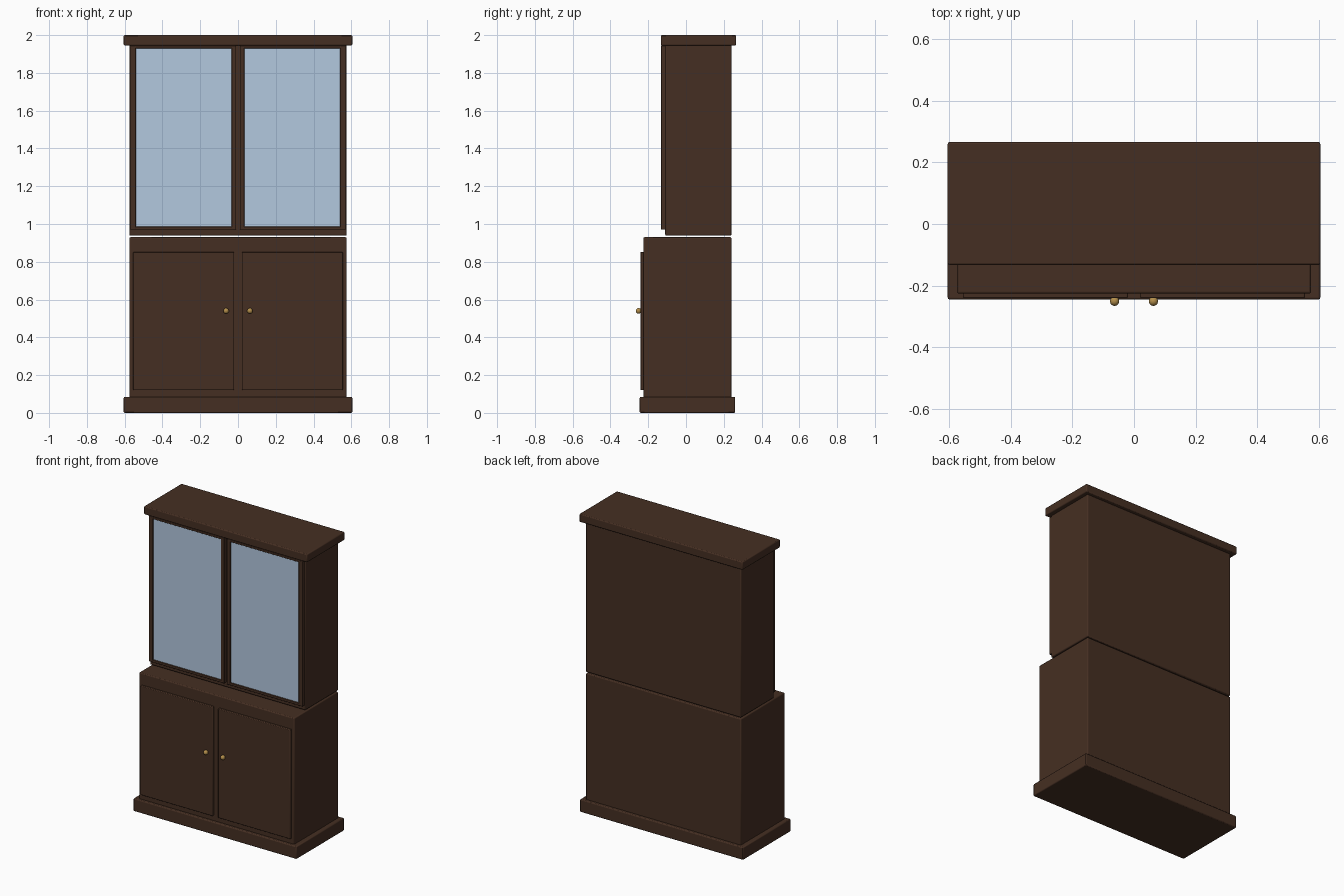
import bpy

if "Cube" in bpy.data.objects:
    bpy.data.objects.remove(bpy.data.objects["Cube"])


def material(name, color):
    m = bpy.data.materials.new(name)
    m.diffuse_color = (*color, 1)
    m.use_nodes = True
    m.node_tree.nodes["Principled BSDF"].inputs["Base Color"].default_value = m.diffuse_color
    return m


wood = material("dark_wood", (0.06, 0.028, 0.016))
glass = material("glass", (0.45, 0.58, 0.74))
brass = material("brass", (0.45, 0.27, 0.07))


def box(name, x, y, z, mat=wood, bevel=0.006):
    """Box from (min, max) ranges with softly rounded edges."""
    bpy.ops.mesh.primitive_cube_add(size=1, location=[sum(r) / 2 for r in (x, y, z)])
    ob = bpy.context.object
    ob.name = name
    ob.scale = [r[1] - r[0] for r in (x, y, z)]
    bpy.ops.object.transform_apply(location=False, rotation=False, scale=True)
    ob.data.materials.append(mat)
    if bevel:
        mod = ob.modifiers.new("soft_edges", 'BEVEL')
        mod.width = bevel
        mod.segments = 2
    bpy.ops.object.shade_smooth_by_angle()
    return ob


# Carcass
box("plinth", (-0.605, 0.605), (-0.245, 0.26), (0, 0.085))
box("lower_cabinet", (-0.575, 0.575), (-0.226, 0.24), (0.08, 0.93))
box("upper_cabinet", (-0.575, 0.575), (-0.11, 0.24), (0.938, 1.95))
box("crown", (-0.605, 0.605), (-0.133, 0.266), (1.945, 2.0))

for side, s in (("left", -1), ("right", 1)):
    def span(a, b):
        return tuple(sorted((s * a, s * b)))

    # Lower door and knob
    box(f"{side}_lower_door", span(0.02, 0.555), (-0.241, -0.22), (0.12, 0.852), bevel=0.004)
    bpy.ops.mesh.primitive_uv_sphere_add(segments=24, ring_count=12, radius=0.015,
                                         location=(s * 0.063, -0.251, 0.54))
    knob = bpy.context.object
    knob.name = f"{side}_knob"
    knob.data.materials.append(brass)
    bpy.ops.object.shade_smooth()

    # Glazed upper door: stiles, rails and pane
    y = (-0.132, -0.105)
    box(f"{side}_inner_stile", span(0.01, 0.034), y, (0.97, 1.945), bevel=0.003)
    box(f"{side}_outer_stile", span(0.541, 0.57), y, (0.97, 1.945), bevel=0.003)
    box(f"{side}_bottom_rail", span(0.03, 0.545), y, (0.97, 0.987), bevel=0.003)
    box(f"{side}_top_rail", span(0.03, 0.545), y, (1.93, 1.945), bevel=0.003)
    box(f"{side}_glass_pane", span(0.03, 0.545), (-0.124, -0.108), (0.98, 1.935), glass, 0)
